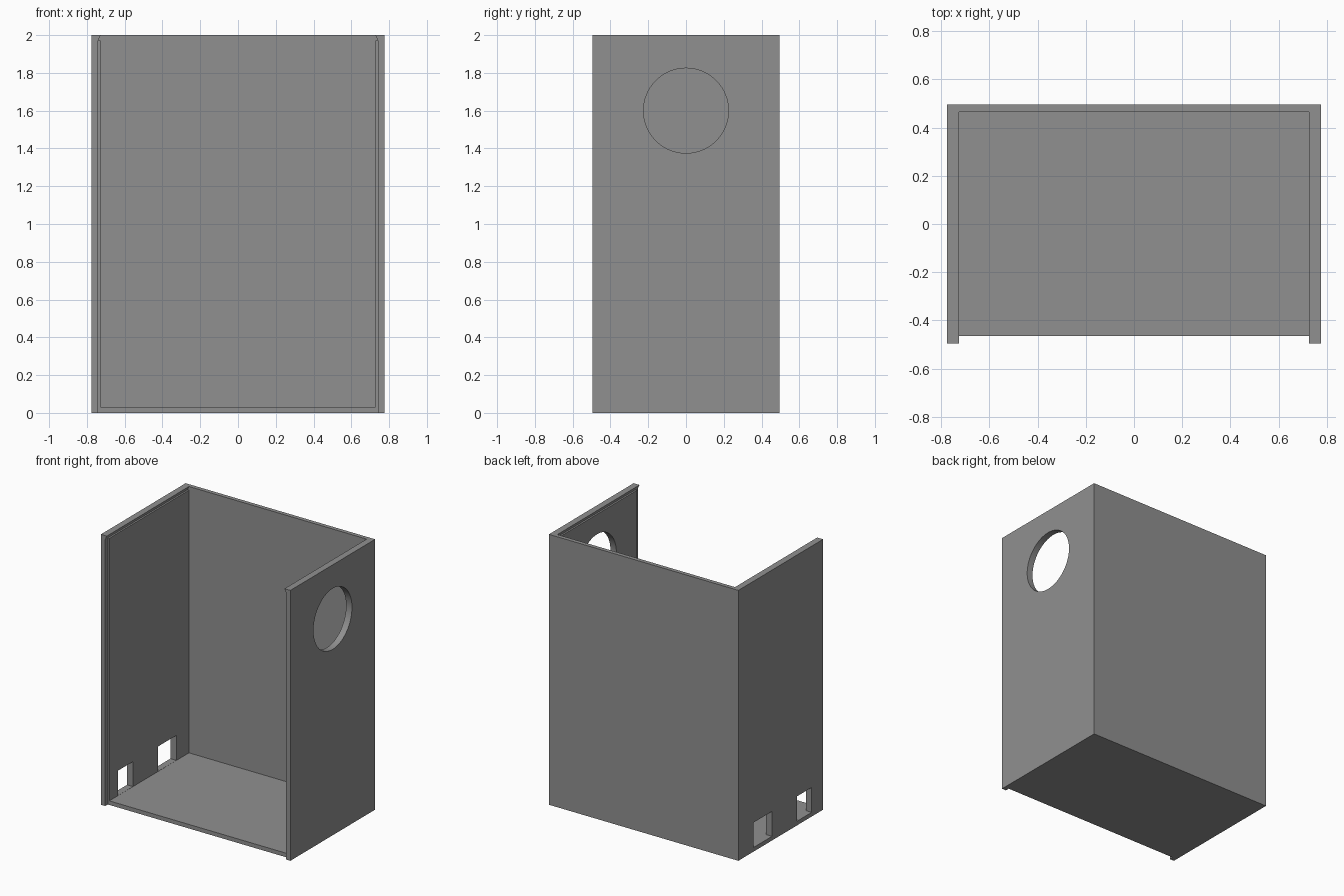
import bpy, bmesh, math
from mathutils import Matrix

if "Cube" in bpy.data.objects:
    bpy.data.objects.remove(bpy.data.objects["Cube"])

grey = bpy.data.materials.new("plain grey")
grey.diffuse_color = (0.28, 0.28, 0.28, 1)
grey.use_nodes = True
grey.node_tree.nodes["Principled BSDF"].inputs["Base Color"].default_value = grey.diffuse_color

W, D, H = 0.775, 0.495, 2.0      # half width, half depth, height
IN, SLOT = 0.727, 0.74           # inner wall face, bottom of slots
T = 0.03                         # floor and back thickness
LIP = 1.972                      # underside of lid slot


def prism(name, points, axis, a, b):
    """Extrude a 2D profile from a to b along y (x,z points) or x (y,z points)."""
    bm = bmesh.new()
    def place(p, t):
        return (p[0], t, p[1]) if axis == "y" else (t, p[0], p[1])
    lo = [bm.verts.new(place(p, a)) for p in points]
    hi = [bm.verts.new(place(p, b)) for p in points]
    n = len(points)
    bm.faces.new(lo)
    bm.faces.new(hi)
    for i in range(n):
        j = (i + 1) % n
        bm.faces.new((lo[i], lo[j], hi[j], hi[i]))
    bmesh.ops.recalc_face_normals(bm, faces=bm.faces)
    mesh = bpy.data.meshes.new(name)
    bm.to_mesh(mesh)
    bm.free()
    obj = bpy.data.objects.new(name, mesh)
    bpy.context.collection.objects.link(obj)
    mesh.materials.append(grey)
    return obj


def rect(u0, u1, v0, v1):
    return [(u0, v0), (u1, v0), (u1, v1), (u0, v1)]


def cut(target, cutter):
    mod = target.modifiers.new("cut", "BOOLEAN")
    mod.operation = "DIFFERENCE"
    mod.solver = "EXACT"
    mod.object = cutter
    bpy.context.view_layer.objects.active = target
    bpy.ops.object.modifier_apply(modifier=mod.name)
    bpy.data.objects.remove(cutter)


# Outer block of the case
case = prism("case", rect(-W, W, 0, H), "y", -D, D)

# Cavity, open at front and top, with undercut lid slots along the side walls
half = [(IN, T), (IN, LIP), (SLOT, LIP), (IN, H), (IN, H + 0.2)]
cavity = half + [(-x, z) for x, z in reversed(half)]
cut(case, prism("cavity_cutter", cavity, "y", -D - 0.2, D - T))

# Front panel recess, also setting back the floor edge
cut(case, prism("front_recess_cutter", rect(-SLOT, SLOT, -0.2, LIP), "y", -D - 0.2, -D + T))

# Round opening in the right wall
ring = [(0.225 * math.cos(2 * math.pi * i / 64), 1.6 + 0.225 * math.sin(2 * math.pi * i / 64))
        for i in range(64)]
cut(case, prism("round_hole_cutter", ring, "x", 0.6, 0.9))

# Two rectangular ports low in the left wall
for y0, y1 in ((-0.362, -0.19), (0.102, 0.317)):
    cut(case, prism("port_cutter", rect(y0, y1, T + 0.001, 0.215), "x", -0.9, -0.6))

# Smooth only the rim of the round opening
bpy.ops.object.select_all(action="DESELECT")
case.select_set(True)
bpy.context.view_layer.objects.active = case
bpy.ops.object.shade_smooth_by_angle(angle=math.radians(30))
